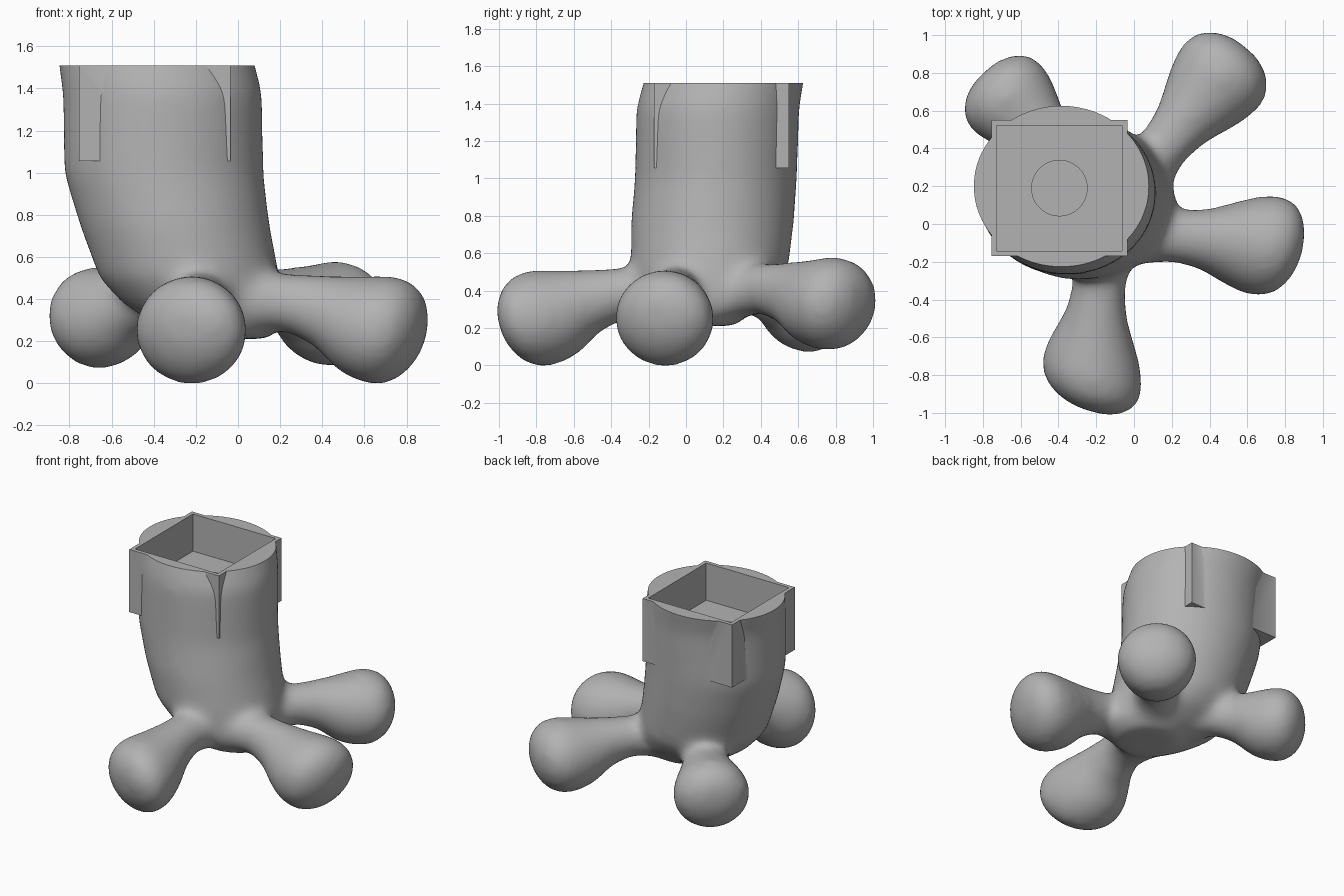
import bpy, bmesh
from math import cos, sin, pi
from mathutils import Vector

cube = bpy.data.objects.get("Cube")
if cube:
    bpy.data.objects.remove(cube, do_unlink=True)

grey = bpy.data.materials.new("plain grey")
grey.use_nodes = True
GREY = (0.45, 0.45, 0.45, 1)
grey.diffuse_color = GREY
grey.node_tree.nodes["Principled BSDF"].inputs["Base Color"].default_value = GREY

SIDES = 32
TOP = 1.51
SOCKET = (-0.395, 0.19)


def loft(bm, rings):
    """Close a stack of point rings into a solid."""
    loops = [[bm.verts.new(p) for p in ring] for ring in rings]
    for a, b in zip(loops, loops[1:]):
        for i in range(SIDES):
            j = (i + 1) % SIDES
            bm.faces.new((a[i], a[j], b[j], b[i]))
    bm.faces.new(loops[0][::-1])
    bm.faces.new(loops[-1])


def toe(bm, base, tip, lift, stations, skew, lean, girth=1.0):
    """Loft a club-shaped toe from base to tip; skew and lean slant the rings."""
    base, tip = Vector((*base, 0)), Vector((*tip, 0))
    along = tip - base
    length = along.length
    along.normalize()
    side = Vector((-along.y, along.x, 0))
    rings = []
    for t, width, mid, height in stations:
        ring = []
        for i in range(SIDES):
            a = 2 * pi * i / SIDES
            s, u = girth * width * cos(a), girth * height * sin(a)
            slant = (skew * s + lean * u) * min(1, t * 1.2)
            p = base + along * (t * length + slant) + side * s
            p.z = mid + u + lift * t
            ring.append(p)
        rings.append(ring)
    loft(bm, rings)


def new_object(name, bm):
    bmesh.ops.recalc_face_normals(bm, faces=bm.faces)
    mesh = bpy.data.meshes.new(name)
    bm.to_mesh(mesh)
    bm.free()
    mesh.materials.append(grey)
    ob = bpy.data.objects.new(name, mesh)
    bpy.context.collection.objects.link(ob)
    return ob


def block(name, centre, size, low, high):
    bm = bmesh.new()
    bmesh.ops.create_cube(bm, size=1)
    for v in bm.verts:
        v.co = (centre[0] + v.co.x * size, centre[1] + v.co.y * size,
                low if v.co.z < 0 else high)
    return new_object(name, bm)


bm = bmesh.new()

# Leaning leg column: z, centre x, centre y, radius x, radius y
leg = [(0.21, -0.05, 0.06, 0.20, 0.20), (0.29, -0.09, 0.08, 0.32, 0.29),
       (0.38, -0.165, 0.11, 0.385, 0.36), (0.50, -0.23, 0.125, 0.43, 0.42),
       (0.75, -0.30, 0.14, 0.452, 0.437), (1.00, -0.353, 0.16, 0.475, 0.435),
       (1.38, -0.358, 0.17, 0.475, 0.437), (1.51, -0.385, 0.20, 0.468, 0.43),
       (1.70, -0.42, 0.24, 0.45, 0.41)]
loft(bm, [[Vector((x + rx * cos(2 * pi * i / SIDES), y + ry * sin(2 * pi * i / SIDES), z))
           for i in range(SIDES)] for z, x, y, rx, ry in leg])

# Toe profile: fraction of length, half width, centre height, half height
club = [(0.00, 0.18, 0.38, 0.14), (0.25, 0.14, 0.385, 0.14),
        (0.42, 0.165, 0.345, 0.17), (0.56, 0.215, 0.285, 0.225),
        (0.68, 0.255, 0.26, 0.25), (0.80, 0.275, 0.25, 0.262),
        (0.90, 0.255, 0.25, 0.235), (0.975, 0.19, 0.255, 0.17),
        (1.02, 0.09, 0.26, 0.08)]
toe(bm, (-0.17, -0.12), (-0.235, -0.97), 0.0, club, 0.22, 0.12)         # front
toe(bm, (0.02, -0.04), (0.87, -0.135), 0.0, club, 0.12, 0.15)           # left
toe(bm, (0.02, 0.24), (0.575, 0.925), 0.10, club, 0.0, 0.0, 0.97)       # back left
toe(bm, (-0.24, 0.21), (-0.785, 0.79), 0.075, club, 0.0, 0.0, 0.94)     # back right
foot = new_object("splayed_foot", bm)

# Fuse the solids into one skin with soft webbing
skin = foot.modifiers.new("fuse", "REMESH")
skin.mode = "VOXEL"
skin.voxel_size = 0.024
soften = foot.modifiers.new("soften", "SMOOTH")
soften.factor = 0.5
soften.iterations = 32

# Square socket set in the leg, with a recess and a round hole in its floor
socket = block("socket_block", SOCKET, 0.72, 1.055, 1.6)
trim = block("trim_cutter", SOCKET, 3, TOP, 3)
recess = block("recess_cutter", SOCKET, 0.665, 1.24, 2)
bm = bmesh.new()
bmesh.ops.create_cone(bm, cap_ends=True, segments=48, radius1=0.147, radius2=0.147, depth=0.3)
bmesh.ops.translate(bm, verts=bm.verts, vec=(*SOCKET, 1.29))
hole = new_object("hole_cutter", bm)

tools = [(socket, "UNION"), (trim, "DIFFERENCE"), (recess, "DIFFERENCE"), (hole, "DIFFERENCE")]
for tool, operation in tools:
    tool.hide_render = True
    cut = foot.modifiers.new(tool.name, "BOOLEAN")
    cut.object = tool
    cut.operation = operation
    cut.solver = "EXACT"

bpy.ops.object.select_all(action="DESELECT")
bpy.context.view_layer.objects.active = foot
foot.select_set(True)
for name in [m.name for m in foot.modifiers]:
    bpy.ops.object.modifier_apply(modifier=name)
for tool, _ in tools:
    bpy.data.objects.remove(tool, do_unlink=True)
for poly in foot.data.polygons:
    poly.material_index = 0
bpy.ops.object.shade_smooth_by_angle(angle=0.6)
